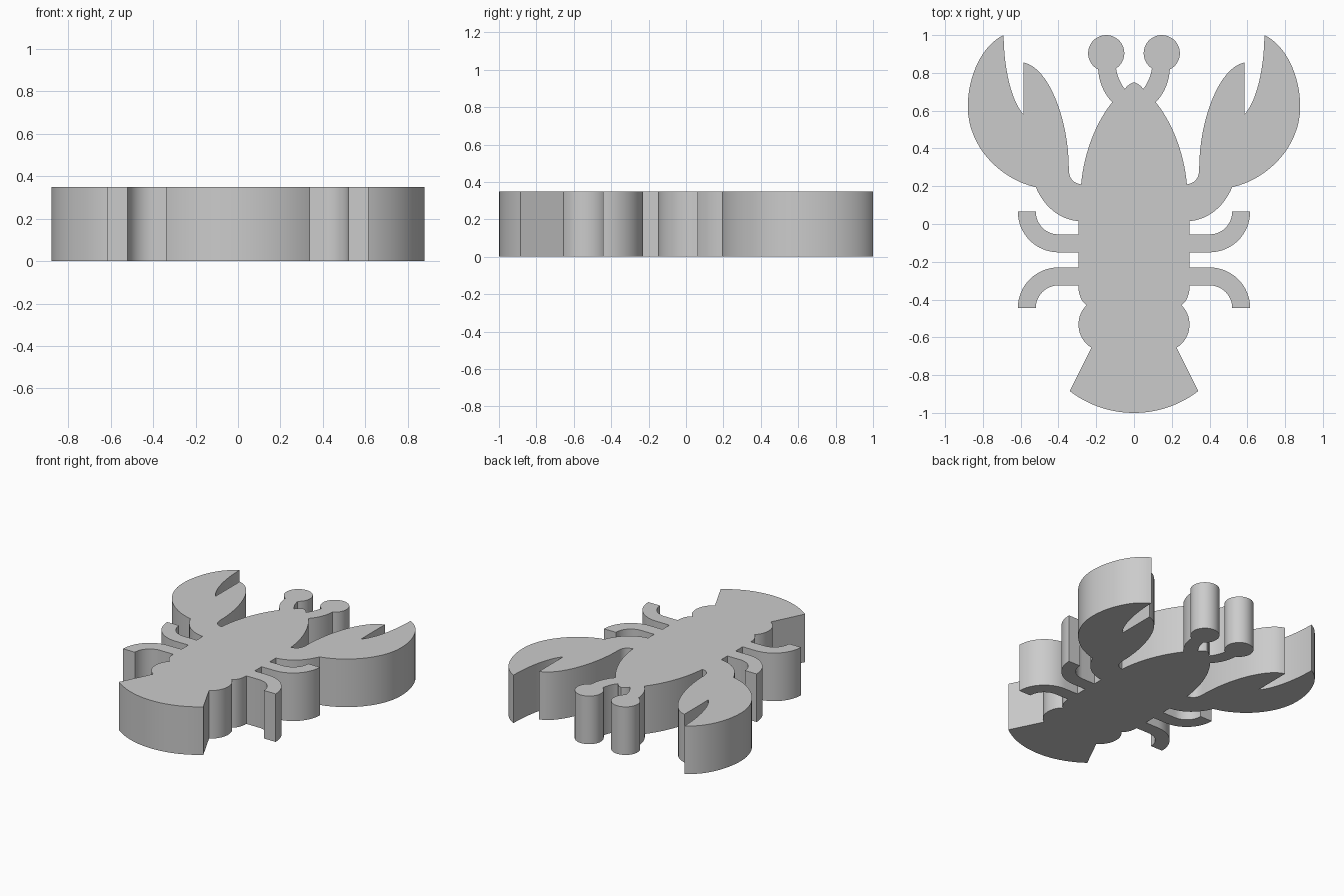
import bpy, bmesh, math

if "Cube" in bpy.data.objects:
    bpy.data.objects.remove(bpy.data.objects["Cube"])

HEIGHT = 0.35


def arc(cx, cy, r, a0, a1, n=16):
    """Points on a circle from angle a0 to a1, in degrees."""
    angles = [math.radians(a0 + (a1 - a0) * i / n) for i in range(n + 1)]
    return [(cx + r * math.cos(a), cy + r * math.sin(a)) for a in angles]


def curve(p0, p1, p2, p3, n=16):
    """Points on a cubic curve."""
    pts = []
    for i in range(n + 1):
        t = i / n
        w = ((1 - t) ** 3, 3 * t * (1 - t) ** 2, 3 * t * t * (1 - t), t ** 3)
        pts.append(tuple(sum(k * p[j] for k, p in zip(w, (p0, p1, p2, p3))) for j in (0, 1)))
    return pts


# Right half of the outline, from the nose clockwise to the tail
half = []
# nose and eye stalk
half += curve((0, 0.75), (0.02, 0.745), (0.04, 0.73), (0.048, 0.714), 6)
half += curve((0.048, 0.714), (0.07, 0.74), (0.09, 0.785), (0.095, 0.823), 8)
half += arc(0.147, 0.904, 0.096, 237, -63, 32)
half += curve((0.19, 0.82), (0.185, 0.75), (0.16, 0.69), (0.115, 0.645), 10)
# side of the shell
half += curve((0.115, 0.645), (0.20, 0.54), (0.265, 0.38), (0.28, 0.21))
# claw
half += curve((0.28, 0.21), (0.32, 0.215), (0.345, 0.24), (0.345, 0.29), 8)
half += curve((0.345, 0.29), (0.345, 0.55), (0.45, 0.83), (0.585, 0.855))
half += curve((0.585, 0.58), (0.65, 0.65), (0.69, 0.83), (0.69, 1.0))
half += curve((0.69, 1.0), (0.80, 0.95), (0.88, 0.79), (0.88, 0.62))
half += curve((0.88, 0.62), (0.88, 0.42), (0.72, 0.24), (0.52, 0.195))
# arm
half += curve((0.52, 0.195), (0.475, 0.09), (0.395, 0.025), (0.295, 0.015), 12)
# front leg
half += [(0.295, -0.055)] + arc(0.40, 0.065, 0.12, -90, 0, 12)
half += arc(0.40, 0.065, 0.215, 0, -90) + [(0.295, -0.15)]
# back leg
half += [(0.295, -0.23)] + arc(0.40, -0.445, 0.215, 90, 0)
half += arc(0.40, -0.445, 0.12, 0, 90, 12) + [(0.295, -0.325)]
# abdomen
half += curve((0.295, -0.325), (0.295, -0.37), (0.28, -0.41), (0.25, -0.43), 8)
half += curve((0.25, -0.43), (0.31, -0.48), (0.315, -0.60), (0.225, -0.655), 14)
# tail fan
a = math.degrees(math.atan2(-0.445, 0.34))
half += arc(0, -0.44, 0.56, a, -90)

# Mirror to the left and drop repeated points
outline = []
for p in half + [(-x, y) for x, y in reversed(half)]:
    if not outline or math.dist(p, outline[-1]) > 1e-4:
        outline.append(p)
if math.dist(outline[0], outline[-1]) < 1e-4:
    outline.pop()

# Extrude the outline into a slab
bm = bmesh.new()
face = bm.faces.new([bm.verts.new((x, y, 0)) for x, y in outline])
top = bmesh.ops.extrude_face_region(bm, geom=[face], use_keep_orig=True)["geom"]
bmesh.ops.translate(bm, vec=(0, 0, HEIGHT), verts=[v for v in top if isinstance(v, bmesh.types.BMVert)])
bmesh.ops.recalc_face_normals(bm, faces=bm.faces)
mesh = bpy.data.meshes.new("lobster_slab")
bm.to_mesh(mesh)
bm.free()

grey = bpy.data.materials.new("light grey")
grey.diffuse_color = (0.6, 0.6, 0.6, 1)
grey.use_nodes = True
grey.node_tree.nodes["Principled BSDF"].inputs["Base Color"].default_value = grey.diffuse_color
mesh.materials.append(grey)

slab = bpy.data.objects.new("lobster_slab", mesh)
bpy.context.collection.objects.link(slab)
bpy.context.view_layer.objects.active = slab
slab.select_set(True)
bpy.ops.object.shade_smooth_by_angle(angle=math.radians(30))
